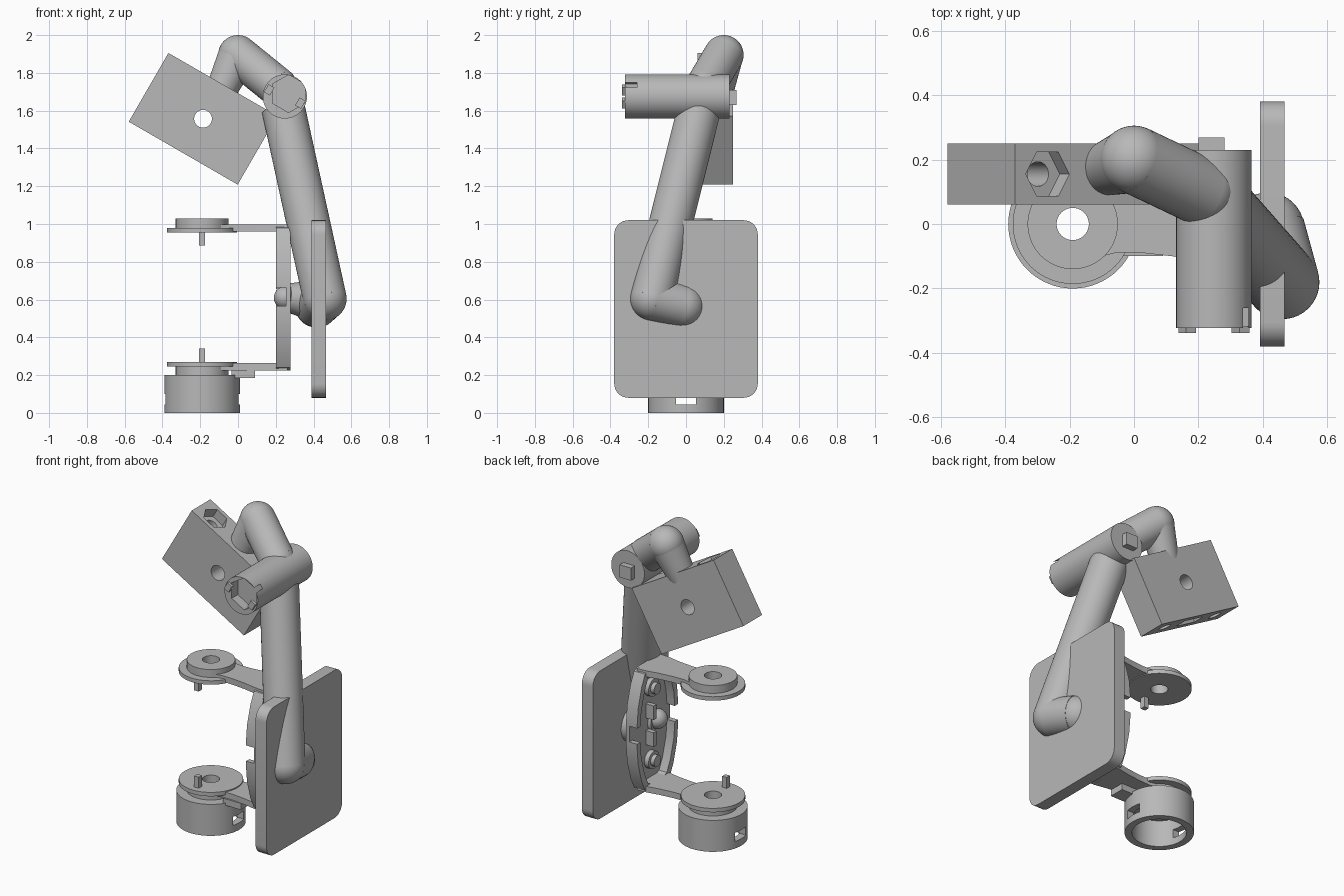
import bpy, bmesh, math
from mathutils import Vector, Matrix

if "Cube" in bpy.data.objects:
    bpy.data.objects.remove(bpy.data.objects["Cube"])

GREY = bpy.data.materials.new("plain_grey")
GREY.diffuse_color = (0.48, 0.48, 0.48, 1)
GREY.use_nodes = True
GREY.node_tree.nodes["Principled BSDF"].inputs["Base Color"].default_value = GREY.diffuse_color


def finish(name, bm, angle=35):
    bmesh.ops.recalc_face_normals(bm, faces=bm.faces)
    me = bpy.data.meshes.new(name)
    bm.to_mesh(me)
    bm.free()
    ob = bpy.data.objects.new(name, me)
    bpy.context.collection.objects.link(ob)
    me.materials.append(GREY)
    bpy.ops.object.select_all(action='DESELECT')
    ob.select_set(True)
    bpy.context.view_layer.objects.active = ob
    bpy.ops.object.shade_smooth_by_angle(angle=math.radians(angle))
    return ob


def rod(name, a, b, r1, r2=None, seg=48):
    """Cylinder, cone or prism between two points."""
    a, b = Vector(a), Vector(b)
    d = b - a
    bm = bmesh.new()
    m = Matrix.Translation((a + b) / 2) @ d.to_track_quat('Z', 'Y').to_matrix().to_4x4()
    bmesh.ops.create_cone(bm, cap_ends=True, segments=seg, radius1=r1,
                          radius2=r1 if r2 is None else r2, depth=d.length, matrix=m)
    return finish(name, bm)


def ball(name, c, r):
    bm = bmesh.new()
    bmesh.ops.create_uvsphere(bm, u_segments=40, v_segments=24, radius=r,
                              matrix=Matrix.Translation(c))
    return finish(name, bm)


def box(name, lo, hi, m=Matrix()):
    lo, hi = Vector(lo), Vector(hi)
    bm = bmesh.new()
    bmesh.ops.create_cube(bm, size=1, matrix=m @ Matrix.Translation((lo + hi) / 2)
                          @ Matrix.Diagonal((*(hi - lo), 1)))
    return finish(name, bm)


def prism(name, pts, vec):
    """Extrude a closed outline along a vector."""
    bm = bmesh.new()
    f = bm.faces.new([bm.verts.new(p) for p in pts])
    r = bmesh.ops.extrude_face_region(bm, geom=[f])
    bmesh.ops.translate(bm, vec=vec, verts=[v for v in r['geom'] if isinstance(v, bmesh.types.BMVert)])
    return finish(name, bm)


def combine(ob, others, op='DIFFERENCE'):
    for c in others:
        mod = ob.modifiers.new("join", 'BOOLEAN')
        mod.operation, mod.object, mod.solver = op, c, 'EXACT'
        c.hide_render = True
        bpy.ops.object.select_all(action='DESELECT')
        bpy.context.view_layer.objects.active = ob
        ob.select_set(True)
        bpy.ops.object.modifier_apply(modifier=mod.name)
        bpy.data.objects.remove(c)
    bpy.ops.object.shade_smooth_by_angle(angle=math.radians(35))
    return ob


def rounded(cx, cy, hx, hy, r, n=8):
    """Rounded rectangle outline."""
    out = []
    for k, (sx, sy) in enumerate([(1, 1), (-1, 1), (-1, -1), (1, -1)]):
        for i in range(n + 1):
            a = math.pi / 2 * (k + i / n)
            out.append((cx + sx * (hx - r) + r * math.cos(a), cy + sy * (hy - r) + r * math.sin(a)))
    return out


# Mounting plate
prism("mounting_plate", [(0.39, y, z) for y, z in rounded(0, 0.55, 0.38, 0.47, 0.075)], (0.077, 0, 0))

# Long arm, elbow and short arm running through the plate
ELBOW, SHOULDER, STUB = (0.46, -0.18, 0.605), (0.24, 0.07, 1.61), (0.415, -0.015, 0.565)
rod("long_arm", ELBOW, SHOULDER, 0.115)
ball("elbow", ELBOW, 0.115)
rod("short_arm", ELBOW, STUB, 0.115)
ball("short_arm_end", STUB, 0.113)
rod("ball_stem", (0.26, -0.06, 0.61), (0.36, -0.03, 0.6), 0.075, 0.1)
ball("ball_joint", (0.25, -0.07, 0.61), 0.06)

# Hinge barrel with a hexagonal nut pocket at its front end
barrel = rod("hinge_barrel", (0.248, -0.322, 1.675), (0.248, 0.23, 1.675), 0.117, seg=64)
combine(barrel, [rod("nut_cutter", (0.268, -0.4, 1.69), (0.268, -0.26, 1.69), 0.1, seg=6)])
for i, (x, z) in enumerate([(0.165, 1.71), (0.33, 1.64)]):
    tilt = Matrix.Translation((x, -0.33, z)) @ Matrix.Rotation(math.radians(30), 4, 'Y')
    box(f"barrel_tab_{i}", (-0.018, -0.008, -0.024), (0.018, 0.012, 0.024), tilt)
box("barrel_key", (0.2, 0.2, 1.63), (0.28, 0.268, 1.71))

# Bent upper arm
KNEE = (0, 0.2, 1.895)
ball("upper_knuckle", KNEE, 0.105)
rod("upper_arm", KNEE, (0.21, 0.1, 1.725), 0.105)
ball("upper_arm_end", (0.21, 0.1, 1.725), 0.105)
rod("clamp_arm", KNEE, (-0.12, 0.16, 1.64), 0.104, 0.075)

# Tilted clamp block with cross hole, screw holes and nut pockets
M = Matrix.Translation((-0.185, 0.155, 1.557)) @ Matrix.Rotation(math.radians(30), 4, 'Y')
block = box("clamp_block", (-0.333, -0.094, -0.21), (0.333, 0.094, 0.21), M)
cuts = [rod("cross_hole", M @ Vector((0, -0.2, 0)), M @ Vector((0, 0.2, 0)), 0.047)]
hexa = [(-0.217 + 0.078 * math.cos(k * math.pi / 3), 0.078 * math.sin(k * math.pi / 3)) for k in range(6)]
cuts.append(prism("nut_pocket", [M @ Vector((u, v, 0.15)) for u, v in hexa],
                  M.to_3x3() @ Vector((0, 0, 0.1))))
for u in (-0.217, 0.217):
    cuts.append(rod("screw_hole", M @ Vector((u, 0, -0.3)), M @ Vector((u, 0, 0.19 if u < 0 else -0.05)), 0.038))
cuts.append(box("slot", (-0.08, -0.04, -0.3), (0.08, 0.04, -0.16), M))
combine(block, cuts)

# Ring discs, bosses and cup, all around one upright axis
CX = -0.19


def ring(name, z0, z1, r, hole=0.05):
    ob = rod(name, (CX, 0, z0), (CX, 0, z1), r, seg=64)
    return combine(ob, [rod("bore", (CX, 0, z0 - 0.1), (CX, 0, z1 + 0.1), hole, seg=40)])


ring("upper_disc", 0.955, 0.98, 0.186)
ring("upper_boss", 0.98, 1.03, 0.14)
ring("lower_disc", 0.245, 0.27, 0.186)
ring("lower_neck", 0.17, 0.245, 0.14)
cup = rod("cup", (CX, 0, 0), (CX, 0, 0.2), 0.2, seg=64)
combine(cup, [rod("cup_hollow", (CX, 0, -0.1), (CX, 0, 0.17), 0.157, seg=64),
              rod("cup_bore", (CX, 0, 0.1), (CX, 0, 0.3), 0.05),
              box("windows", (-0.6, -0.053, 0.045), (0.3, 0.053, 0.1))])
for name, z0, z1 in (("upper_pin", 0.885, 0.96), ("lower_pin", 0.265, 0.34)):
    box(name, (CX - 0.016, -0.147, z0), (CX + 0.016, -0.115, z1))

# Waisted arms from the discs to the bracket
half = [(-0.1, 0.1), (-0.05, 0.088), (0.03, 0.09), (0.12, 0.1), (0.2, 0.115), (0.262, 0.12)]
for name, z0 in (("upper_bracket_arm", 0.96), ("lower_bracket_arm", 0.225)):
    prism(name, [(x, y, z0) for x, y in half] + [(x, -y, z0) for x, y in reversed(half)], (0, 0, 0.038))
box("stop_block", (-0.035, -0.1, 0.185), (0.09, 0.0, 0.226))

# Oval dished bracket with a raised rim, open at mid height


def oval(x, inset):
    q = [(0.09, 0.385), (0.125, 0.37), (0.16, 0.3), (0.195, 0.18), (0.205, 0.08)]
    q = [(y - inset, z - inset) for y, z in q]
    right = q + [(y, -z) for y, z in reversed(q)]
    return [(x, y, 0.61 + z) for y, z in right + [(-y, z * 1.0) for y, z in reversed(right)]]


bracket = prism("bracket", oval(0.2, 0), (0.078, 0, 0))
combine(bracket, [prism("dish", oval(0.15, 0.032), (0.105, 0, 0)),
                  box("rim_gap", (0.15, -0.3, 0.565), (0.255, 0.3, 0.665))])

# Round studs and small fins inside the bracket
for i, z in enumerate((0.84, 0.38)):
    rod(f"stud_base_{i}", (0.262, 0, z), (0.225, 0, z), 0.055)
    rod(f"stud_head_{i}", (0.23, 0, z), (0.2, 0, z), 0.035)
for i, z in enumerate((0.7, 0.53)):
    box(f"fin_{i}", (0.2, 0.01, z - 0.045), (0.26, 0.04, z + 0.045))
